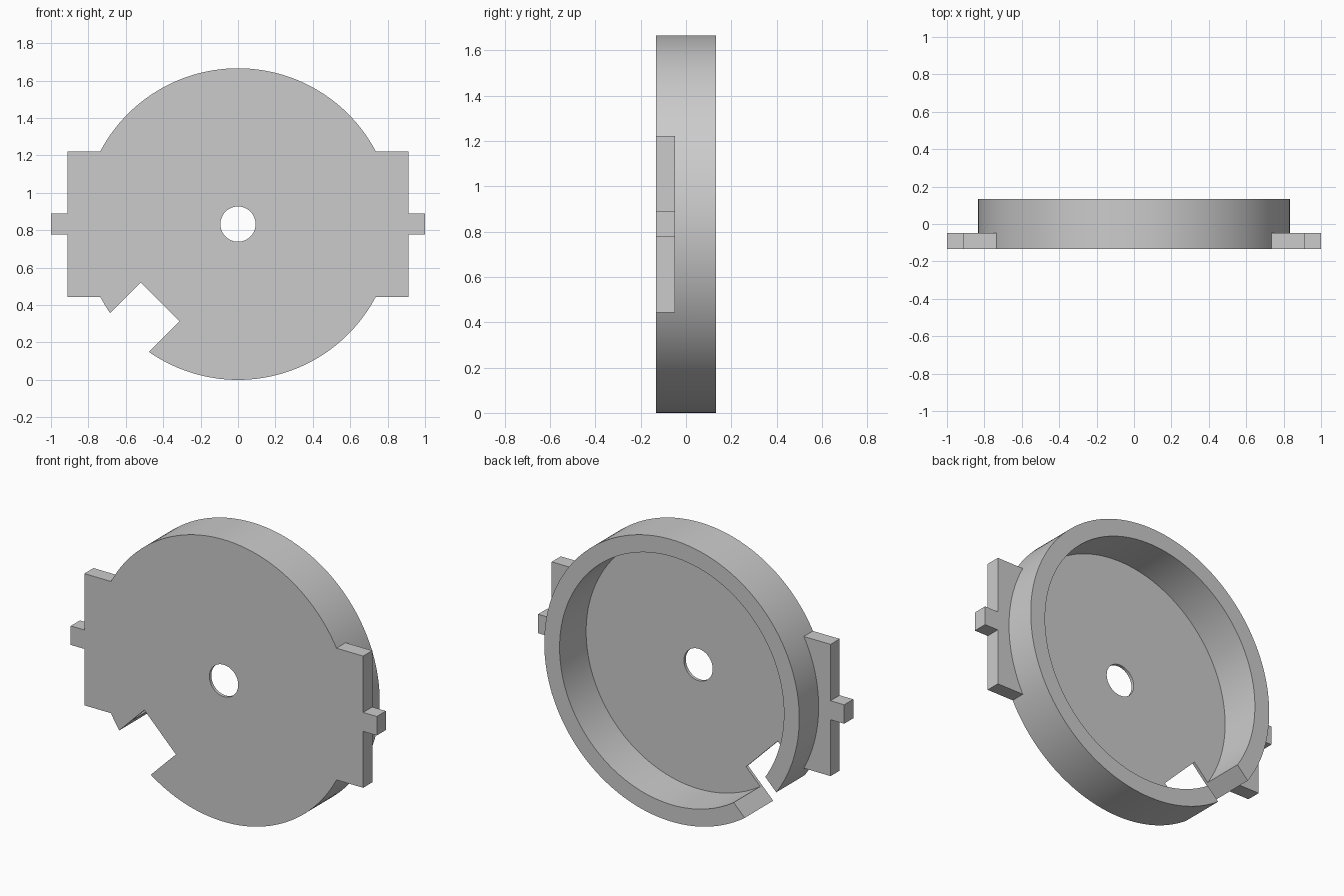
import bpy, bmesh, math
from mathutils import Matrix

if "Cube" in bpy.data.objects:
    bpy.data.objects.remove(bpy.data.objects["Cube"])

R, R_IN, R_HOLE = 0.833, 0.733, 0.094   # rim, cup and centre hole radii
FRONT, BACK = -0.133, 0.133
FLOOR, TAB = 0.018, 0.085               # floor and tab thickness
SEGMENTS = 160

grey = bpy.data.materials.new("plain_grey")
grey.use_nodes = True
colour = (0.6, 0.6, 0.6, 1)
grey.diffuse_color = colour
grey.node_tree.nodes["Principled BSDF"].inputs["Base Color"].default_value = colour


def finish(name, bm):
    bmesh.ops.recalc_face_normals(bm, faces=bm.faces)
    mesh = bpy.data.meshes.new(name)
    bm.to_mesh(mesh)
    bm.free()
    mesh.materials.append(grey)
    obj = bpy.data.objects.new(name, mesh)
    bpy.context.collection.objects.link(obj)
    return obj


def lathe(name, profile):
    """Spin a closed (radius, y) profile about the y axis through the centre."""
    bm = bmesh.new()
    rings = []
    for i in range(SEGMENTS):
        a = 2 * math.pi * i / SEGMENTS
        rings.append([bm.verts.new((r * math.cos(a), y, R + r * math.sin(a)))
                      for r, y in profile])
    n = len(profile)
    for i, ring in enumerate(rings):
        nxt = rings[(i + 1) % SEGMENTS]
        for j in range(n):
            k = (j + 1) % n
            bm.faces.new((ring[j], ring[k], nxt[k], nxt[j]))
    return finish(name, bm)


def prism(name, outline, y0, y1):
    """Extrude an (x, z) outline, measured from the disc centre, along y."""
    bm = bmesh.new()
    face = bm.faces.new([bm.verts.new((x, y0, R + z)) for x, z in outline])
    new = bmesh.ops.extrude_face_region(bm, geom=[face])["geom"]
    bmesh.ops.translate(bm, vec=(0, y1 - y0, 0),
                        verts=[v for v in new if isinstance(v, bmesh.types.BMVert)])
    return finish(name, bm)


def combine(target, other, operation):
    mod = target.modifiers.new(operation.lower(), 'BOOLEAN')
    mod.operation, mod.object, mod.solver = operation, other, 'EXACT'
    bpy.ops.object.select_all(action='DESELECT')
    target.select_set(True)
    bpy.context.view_layer.objects.active = target
    bpy.ops.object.modifier_apply(modifier=mod.name)
    bpy.data.objects.remove(other)


# Shallow round cup, open at the back, with a centre hole
cup = lathe("round_cup", [(R_HOLE, FRONT), (R, FRONT), (R, BACK), (R_IN, BACK),
                          (R_IN, FRONT + FLOOR), (R_HOLE, FRONT + FLOOR)])

# Stepped side tabs, flush with the front
half = [(0.736, 0.389), (0.911, 0.389), (0.911, 0.056), (1.0, 0.056)]
tab_outline = half + [(x, -z) for x, z in reversed(half)]
for side, name in ((1, "left_tab"), (-1, "right_tab")):
    tab = prism(name, [(side * x, z) for x, z in tab_outline], FRONT, FRONT + TAB)
    combine(cup, tab, 'UNION')

# Square notch through floor and rim, on the lower right diagonal
notch = prism("notch_cutter", [(0.588, -0.146), (1.0, -0.146), (1.0, 0.146), (0.588, 0.146)],
              FRONT - 0.1, BACK + 0.1)
centre = Matrix.Translation((0, 0, R))
turn = Matrix.Rotation(math.radians(135), 4, 'Y')
notch.data.transform(centre @ turn @ centre.inverted())
combine(cup, notch, 'DIFFERENCE')

bpy.ops.object.shade_smooth_by_angle(angle=math.radians(30))
